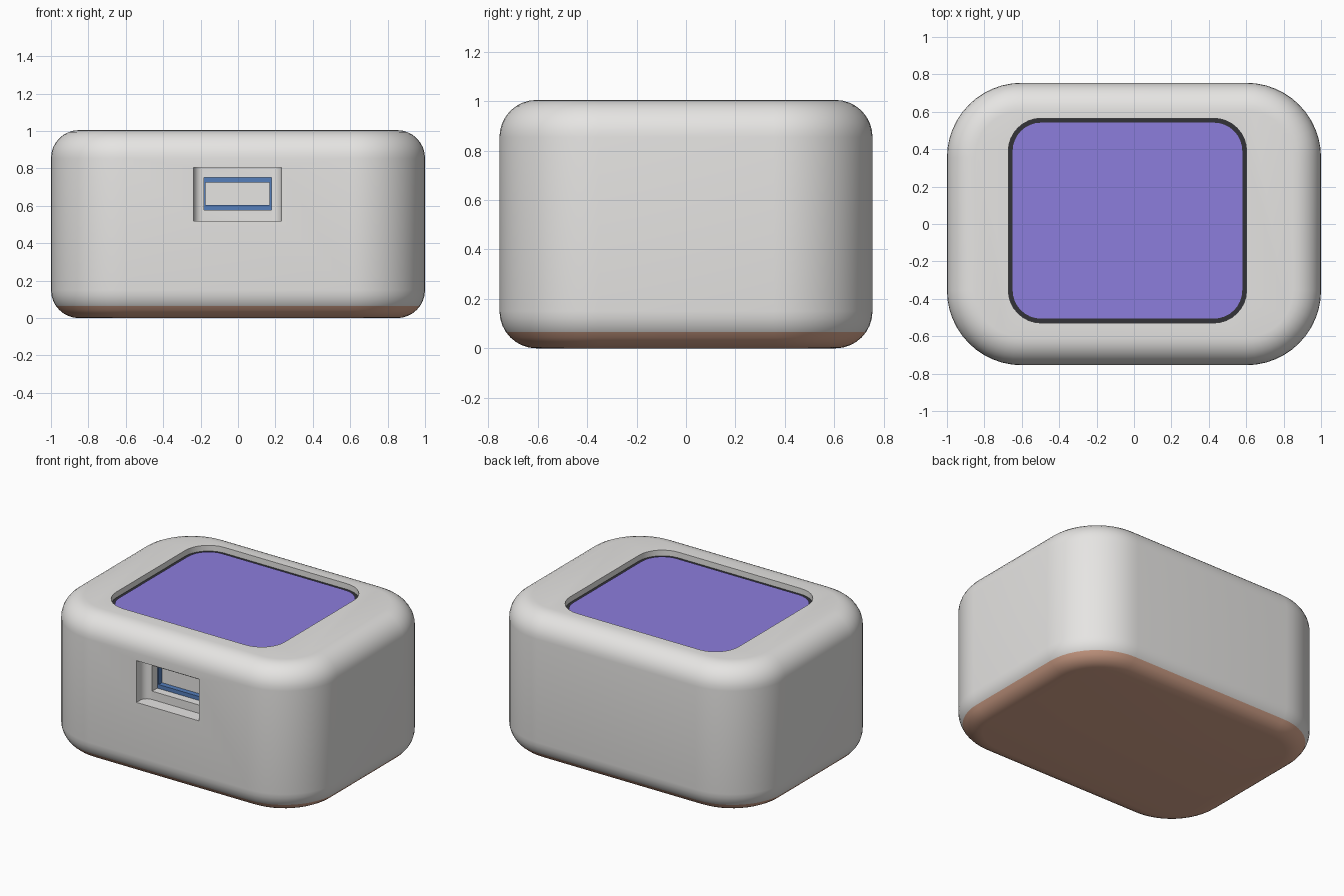
import bpy, bmesh, math
from mathutils import Vector

if "Cube" in bpy.data.objects:
    bpy.data.objects.remove(bpy.data.objects["Cube"])


def material(name, rgb):
    m = bpy.data.materials.new(name)
    m.diffuse_color = (*rgb, 1)
    m.use_nodes = True
    m.node_tree.nodes["Principled BSDF"].inputs["Base Color"].default_value = m.diffuse_color
    return m


GREY = material("light grey", (0.79, 0.78, 0.765))
BROWN = material("copper base", (0.72, 0.40, 0.28))
PURPLE = material("purple screen", (0.265, 0.205, 0.72))
DARK = material("dark trim", (0.032, 0.032, 0.038))
BLUE = material("blue trim", (0.09, 0.21, 0.50))


def rounded_ring(cx, cy, hx, hy, r, z, n):
    """Points of a rounded rectangle at height z."""
    pts = []
    for k, (sx, sy) in enumerate([(1, 1), (-1, 1), (-1, -1), (1, -1)]):
        for i in range(n + 1):
            a = math.pi / 2 * (k + i / n)
            pts.append((cx + sx * (hx - r) + r * math.cos(a),
                        cy + sy * (hy - r) + r * math.sin(a), z))
    return pts


def loft(name, rings, mats):
    """Closed solid through a stack of rings."""
    bm = bmesh.new()
    loops = [[bm.verts.new(p) for p in ring] for ring in rings]
    n = len(loops[0])
    for lo, hi in zip(loops, loops[1:]):
        for i in range(n):
            j = (i + 1) % n
            bm.faces.new((lo[i], lo[j], hi[j], hi[i]))
    bm.faces.new(loops[0][::-1])
    bm.faces.new(loops[-1])
    return finish(name, bm, mats)


def finish(name, bm, mats):
    me = bpy.data.meshes.new(name)
    bm.to_mesh(me)
    bm.free()
    for m in mats:
        me.materials.append(m)
    ob = bpy.data.objects.new(name, me)
    bpy.context.collection.objects.link(ob)
    return ob


def box(name, x0, x1, y0, y1, z0, z1, mats, back_radius=0):
    """Box whose upright rear edges can be rounded."""
    bm = bmesh.new()
    bmesh.ops.create_cube(bm, size=1)
    for v in bm.verts:
        v.co = Vector((x0 + (v.co.x + .5) * (x1 - x0),
                       y0 + (v.co.y + .5) * (y1 - y0),
                       z0 + (v.co.z + .5) * (z1 - z0)))
    if back_radius:
        edges = [e for e in bm.edges
                 if all(v.co.y > y1 - 1e-4 for v in e.verts)
                 and abs(e.verts[0].co.x - e.verts[1].co.x) < 1e-4]
        bmesh.ops.bevel(bm, geom=edges, offset=back_radius, segments=5,
                        profile=0.5, affect='EDGES')
    return finish(name, bm, mats)


def activate(ob):
    bpy.ops.object.select_all(action='DESELECT')
    ob.select_set(True)
    bpy.context.view_layer.objects.active = ob


def cut(ob, cutter):
    activate(ob)
    mod = ob.modifiers.new("cut", 'BOOLEAN')
    mod.operation = 'DIFFERENCE'
    mod.solver = 'EXACT'
    mod.object = cutter
    bpy.ops.object.modifier_apply(modifier=mod.name)
    bpy.data.objects.remove(cutter)


# Housing: rounded block with filleted top and bottom edges
HX, HY, H, R, F = 1.0, 0.755, 1.005, 0.40, 0.15
STEPS = 8
profile = []
for i in range(STEPS + 1):
    a = math.pi / 2 * i / STEPS
    profile.append((F * (1 - math.sin(a)), F * (1 - math.cos(a))))
profile += [(inset, H - z) for inset, z in reversed(profile)]
housing = loft("housing", [rounded_ring(0, 0, HX - s, HY - s, R - s, z, 12)
                           for s, z in profile], [GREY, BROWN])

# Copper base: split at a fixed height and colour what lies below
BASE = 0.065
bm = bmesh.new()
bm.from_mesh(housing.data)
bmesh.ops.bisect_plane(bm, geom=bm.verts[:] + bm.edges[:] + bm.faces[:],
                       plane_co=(0, 0, BASE), plane_no=(0, 0, 1))
for f in bm.faces:
    f.material_index = int(f.calc_center_median().z < BASE)
bm.to_mesh(housing.data)
bm.free()

# Screen recess in the top
SX, SY, SHX, SHY, SR = -0.035, 0.018, 0.637, 0.547, 0.175
FLOOR = H - 0.042
cut(housing, loft("recess_cutter", [rounded_ring(SX, SY, SHX, SHY, SR, z, 8)
                                    for z in (FLOOR, H + 0.1)], [GREY]))

# Stepped port opening in the front
FRONT = -HY
cut(housing, box("port_cutter", -0.238, 0.232, FRONT - 0.1, FRONT + 0.09,
                 0.52, 0.805, [GREY], 0.05))
cut(housing, box("slot_cutter", -0.183, 0.178, FRONT + 0.05, FRONT + 0.18,
                 0.577, 0.752, [GREY]))
activate(housing)
bpy.ops.object.shade_smooth_by_angle(angle=math.radians(35))

# Dark screen border and purple panel on the recess floor
for name, inset, z0, z1, mat in [
        ("screen_border", 0.0, FLOOR - 0.004, FLOOR + 0.003, DARK),
        ("screen_panel", 0.023, FLOOR, FLOOR + 0.008, PURPLE)]:
    loft(name, [rounded_ring(SX, SY, SHX - inset, SHY - inset, SR - inset, z, 8)
                for z in (z0, z1)], [mat])

# Blue frame inside the port
Y0, Y1 = FRONT + 0.145, FRONT + 0.181
for name, x0, x1, z0, z1 in [
        ("port_trim_bottom", -0.183, 0.178, 0.577, 0.604),
        ("port_trim_top", -0.183, 0.178, 0.725, 0.752),
        ("port_trim_left", -0.183, -0.173, 0.604, 0.725),
        ("port_trim_right", 0.168, 0.178, 0.604, 0.725)]:
    box(name, x0, x1, Y0, Y1, z0, z1, [BLUE])
